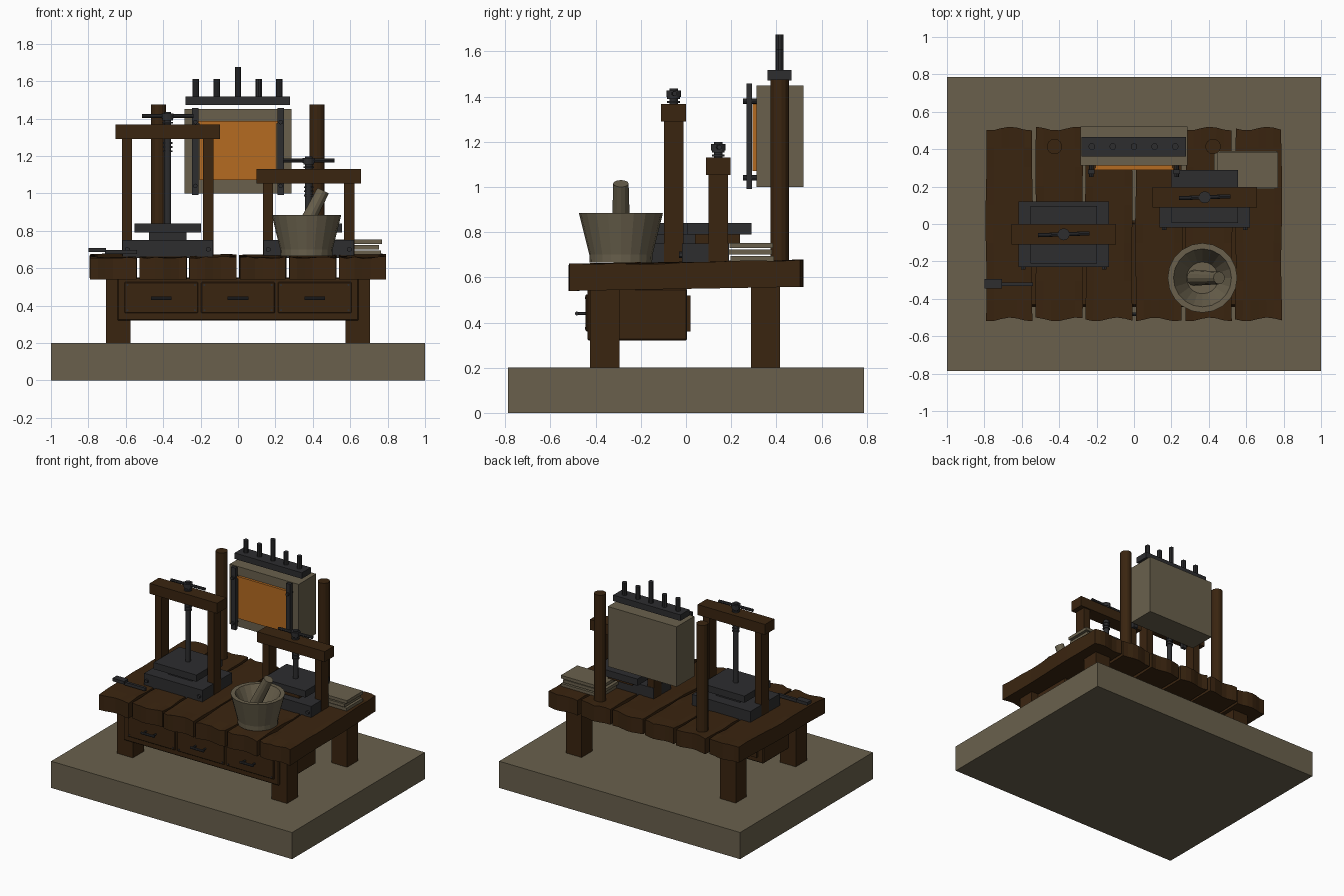
import bpy, bmesh, math, random
from mathutils import Vector, Matrix

if "Cube" in bpy.data.objects:
    bpy.data.objects.remove(bpy.data.objects["Cube"])

random.seed(4)


def mat(name, r, g, b):
    m = bpy.data.materials.new(name)
    m.diffuse_color = (r, g, b, 1)
    m.use_nodes = True
    m.node_tree.nodes["Principled BSDF"].inputs["Base Color"].default_value = m.diffuse_color
    return m


WOOD = mat("dark_wood", 0.042, 0.018, 0.005)
STONE = mat("stone", 0.142, 0.118, 0.073)
IRON = mat("iron", 0.026, 0.026, 0.028)
ORANGE = mat("orange_panel", 0.46, 0.145, 0.015)


def finish(name, bm, m):
    me = bpy.data.meshes.new(name)
    bmesh.ops.recalc_face_normals(bm, faces=bm.faces)
    bm.to_mesh(me)
    bm.free()
    me.materials.append(m)
    ob = bpy.data.objects.new(name, me)
    bpy.context.collection.objects.link(ob)
    return ob


def box(name, m, x0, x1, y0, y1, z0, z1, bevel=0.0):
    bm = bmesh.new()
    bmesh.ops.create_cube(bm, size=1)
    for v in bm.verts:
        v.co = Vector(((x0 + x1) / 2 + v.co.x * (x1 - x0),
                       (y0 + y1) / 2 + v.co.y * (y1 - y0),
                       (z0 + z1) / 2 + v.co.z * (z1 - z0)))
    if bevel:
        bmesh.ops.bevel(bm, geom=bm.edges[:], offset=bevel, segments=1, affect='EDGES')
    return finish(name, bm, m)


def rod(name, m, a, b, r, r2=None, n=12):
    a, b = Vector(a), Vector(b)
    bm = bmesh.new()
    turn = (b - a).to_track_quat('Z', 'Y').to_matrix().to_4x4()
    bmesh.ops.create_cone(bm, cap_ends=True, segments=n, radius1=r,
                          radius2=r if r2 is None else r2, depth=(b - a).length,
                          matrix=Matrix.Translation((a + b) / 2) @ turn)
    return finish(name, bm, m)


def lathe(name, m, cx, cy, profile, n):
    bm = bmesh.new()
    rings = [[bm.verts.new((cx + r * math.cos(2 * math.pi * i / n),
                            cy + r * math.sin(2 * math.pi * i / n), z)) for i in range(n)]
             for r, z in profile]
    for lo, hi in zip(rings, rings[1:]):
        for i in range(n):
            bm.faces.new((lo[i], lo[(i + 1) % n], hi[(i + 1) % n], hi[i]))
    bm.faces.new(rings[0])
    bm.faces.new(rings[-1])
    return finish(name, bm, m)


# Base slab and table legs
box("base_slab", STONE, -1, 1, -0.787, 0.787, 0, 0.2)
for sx in (-0.64, 0.64):
    for label, y in (("front", -0.36), ("back", 0.352)):
        box(label + "_leg", WOOD, sx - 0.065, sx + 0.065, y - 0.065, y + 0.065, 0.2, 0.58)


# Six rough planks, tilted slightly, with worn ends
def plank(i):
    cx = -0.667 + 0.2665 * i
    bm = bmesh.new()
    bmesh.ops.create_cube(bm, size=1)
    for axis, cuts in ((0, 5), (1, 9)):
        es = [e for e in bm.edges
              if abs((e.verts[0].co - e.verts[1].co)[axis]) > 0.9]
        bmesh.ops.subdivide_edges(bm, edges=es, cuts=cuts, use_grid_fill=True)
    ph = random.uniform(0, 6)
    for v in bm.verts:
        x, y, z = v.co
        wx = 0.248 + 0.006 * math.sin(9 * y + ph)
        end = 0.010 * math.sin(7 * x + ph) if abs(y) > 0.49 else 0
        top = random.uniform(-0.006, 0.004) if z > 0.4 and (abs(y) > 0.49 or abs(x) > 0.49) else 0
        v.co = Vector((cx + x * wx, y * 1.02 + end, 0.608 + z * 0.118 + y * 0.018 + top))
    finish("table_plank", bm, WOOD)


for i in range(6):
    plank(i)

# Drawer case with three drawers and pulls
box("drawer_case", WOOD, -0.645, 0.645, -0.436, 0.005, 0.32, 0.55, 0.006)
for cx in (-0.41, 0, 0.41):
    box("drawer_front", WOOD, cx - 0.197, cx + 0.197, -0.444, -0.43, 0.36, 0.525, 0.004)
    box("drawer_back", WOOD, cx - 0.19, cx + 0.19, 0.0, 0.02, 0.36, 0.52)
    rod("drawer_pull", IRON, (cx - 0.055, -0.483, 0.44), (cx + 0.055, -0.483, 0.44), 0.009, n=8)
    for s in (-0.04, 0.04):
        rod("pull_stem", IRON, (cx + s, -0.483, 0.44), (cx + s, -0.44, 0.44), 0.007, n=6)
    for s in (-0.18, 0.18):
        for z in (0.375, 0.51):
            rod("drawer_nail", IRON, (cx + s, -0.448, z), (cx + s, -0.44, z), 0.006, n=6)


# Screw presses
def press(cx, cy, beam_z, base_y, plate_y, block_y, block_mat):
    box("press_base", IRON, cx - 0.242, cx + 0.242, *base_y, 0.655, 0.75)
    box("press_block", block_mat, cx - 0.1, cx + 0.1, *block_y, 0.75, 0.79)
    box("press_plate", IRON, cx - 0.178, cx + 0.178, *plate_y, 0.79, 0.84)
    for s in (-1, 1):
        x = cx + s * 0.217
        box("press_post", WOOD, x - 0.027, x + 0.027, cy - 0.043, cy + 0.043, 0.66, beam_z + 0.01)
        rod("press_bolt", IRON, (x, base_y[0] - 0.014, 0.7), (x, base_y[0], 0.7), 0.014, n=6)
    box("press_beam", WOOD, cx - 0.28, cx + 0.28, cy - 0.055, cy + 0.055, beam_z, beam_z + 0.078)
    rod("press_screw", IRON, (cx, cy, 0.84), (cx, cy, beam_z + 0.145), 0.019)
    for k in range(3):
        z = beam_z + 0.082 + 0.018 * k
        rod("screw_thread", IRON, (cx, cy, z), (cx, cy, z + 0.009), 0.028)
        z = beam_z - 0.025 - 0.022 * k
        rod("screw_thread", IRON, (cx, cy, z), (cx, cy, z + 0.009), 0.026)
    z = beam_z + 0.123
    rod("press_handle", IRON, (cx - 0.138, cy - 0.005, z), (cx + 0.138, cy + 0.005, z), 0.011, n=8)
    rod("press_hub", IRON, (cx, cy, z - 0.014), (cx, cy, z + 0.014), 0.032)


press(-0.376, -0.055, 1.29, (-0.23, 0.12), (-0.21, 0.097), (-0.15, 0.04), IRON)
press(0.378, 0.143, 1.053, (-0.018, 0.19), (0.005, 0.29), (0.04, 0.24), WOOD)

# Rear posts holding the hanging panel box
for x in (-0.425, 0.423):
    rod("rear_post", WOOD, (x, 0.414, 0.57), (x, 0.414, 1.475), 0.041, n=14)
box("hanging_box", STONE, -0.287, 0.285, 0.312, 0.52, 1.0, 1.45)
box("glowing_panel", ORANGE, -0.205, 0.205, 0.295, 0.315, 1.07, 1.385)
box("panel_lip", ORANGE, -0.21, 0.21, 0.29, 0.3, 1.372, 1.387)
for x in (-0.228, 0.228):
    box("panel_rail", IRON, x - 0.018, x + 0.018, 0.268, 0.292, 0.99, 1.457)
    for z in (1.04, 1.38):
        rod("rail_bolt", IRON, (x, 0.252, z), (x, 0.315, z), 0.012, n=8)

# Iron cap with five pegs
box("peg_bar", IRON, -0.28, 0.278, 0.36, 0.466, 1.472, 1.517)
for x, top in ((-0.225, 1.61), (-0.113, 1.61), (0, 1.675), (0.11, 1.61), (0.22, 1.61)):
    rod("peg", IRON, (x, 0.414, 1.5), (x, 0.414, top), 0.018, n=10)

# Mortar and pestle
lathe("mortar", STONE, 0.366, -0.288,
      [(0.138, 0.665), (0.14, 0.70), (0.186, 0.885), (0.155, 0.885), (0.085, 0.745)], 20)
rod("pestle", STONE, (0.32, -0.288, 0.75), (0.455, -0.288, 1.015), 0.042, 0.034, 12)

# Stacked slabs
for k, (x, y) in enumerate(((0.0, 0.004), (-0.012, -0.004), (0.004, 0.0))):
    z = 0.672 + 0.029 * k
    box("stacked_slab", STONE, 0.44 + x, 0.765 + x, 0.192 + y, 0.385 + y, z, z + 0.023)

# Small tool on the left edge
box("tool_handle", IRON, -0.8, -0.705, -0.345, -0.295, 0.685, 0.708)
box("tool_blade", IRON, -0.71, -0.54, -0.332, -0.312, 0.675, 0.698)
